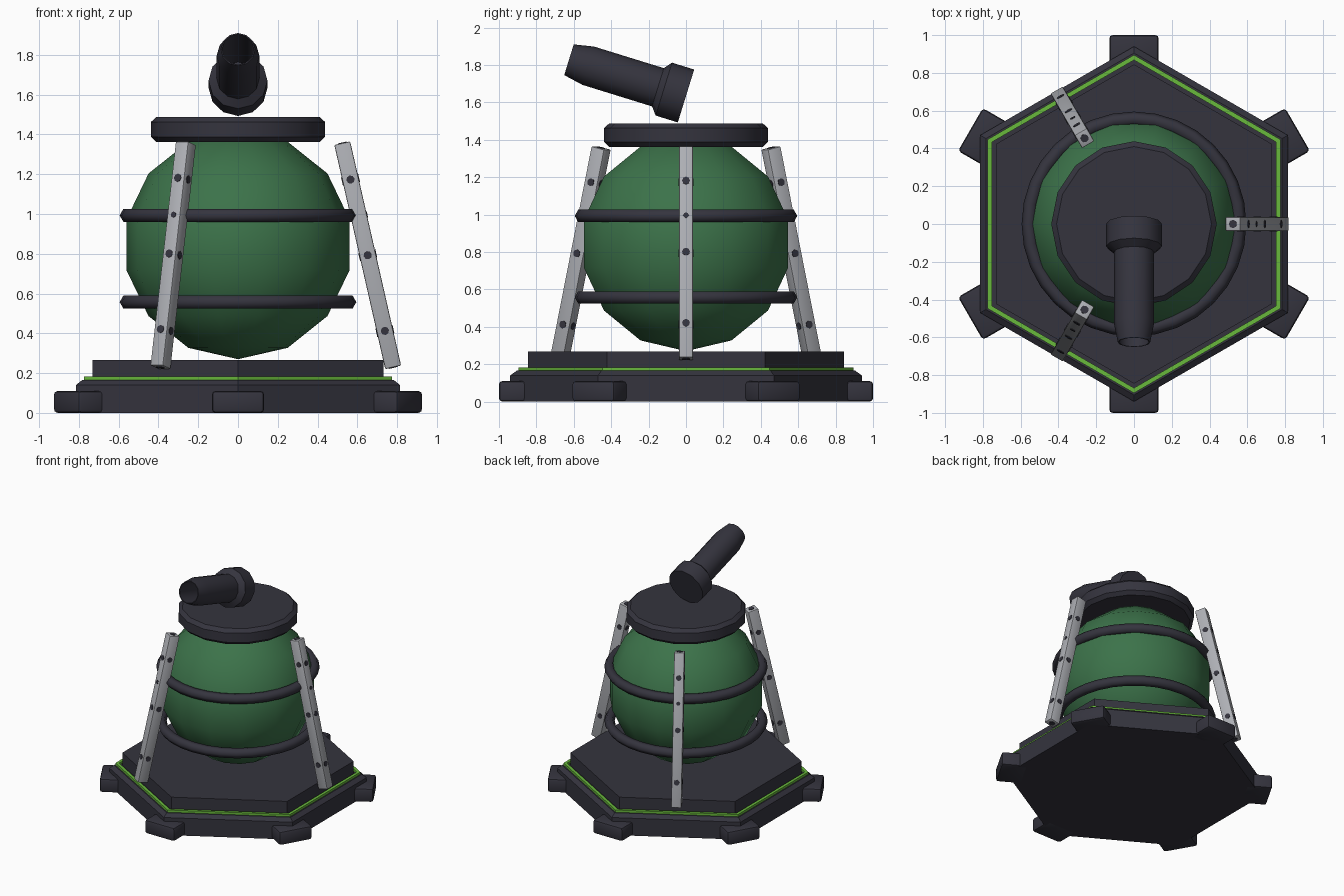
import bpy, bmesh, math
from mathutils import Matrix, Vector

if "Cube" in bpy.data.objects:
    bpy.data.objects.remove(bpy.data.objects["Cube"])

def material(name, rgb):
    m = bpy.data.materials.new(name)
    m.diffuse_color = (*rgb, 1)
    m.use_nodes = True
    m.node_tree.nodes["Principled BSDF"].inputs["Base Color"].default_value = m.diffuse_color
    return m

DARK = material("dark_metal", (0.035, 0.034, 0.048))
GREEN = material("tank_green", (0.045, 0.17, 0.068))
LIME = material("lime_glow", (0.14, 0.48, 0.045))
GREY = material("pale_steel", (0.42, 0.43, 0.46))

def finish(name, bm, mat, matrix=Matrix(), smooth=None):
    bmesh.ops.remove_doubles(bm, verts=bm.verts, dist=1e-5)
    bmesh.ops.recalc_face_normals(bm, faces=bm.faces)
    me = bpy.data.meshes.new(name)
    bm.to_mesh(me)
    bm.free()
    me.materials.append(mat)
    if smooth:
        for p in me.polygons:
            p.use_smooth = True
        me.set_sharp_from_angle(angle=math.radians(smooth))
    ob = bpy.data.objects.new(name, me)
    ob.matrix_world = matrix
    bpy.context.collection.objects.link(ob)
    return ob

def lathe(name, profile, sides, mat, matrix=Matrix(), phase=0.0, closed=False, smooth=None):
    """Turn (radius, height) points around z."""
    bm = bmesh.new()
    rings = []
    for i in range(sides):
        a = phase + math.tau * i / sides
        rings.append([bm.verts.new((r * math.cos(a), r * math.sin(a), z)) for r, z in profile])
    n = len(profile)
    for i in range(sides):
        p, q = rings[i], rings[(i + 1) % sides]
        for j in range(n if closed else n - 1):
            k = (j + 1) % n
            bm.faces.new((p[j], q[j], q[k], p[k]))
    return finish(name, bm, mat, matrix, smooth)

def box(name, size, mat, matrix, bevel):
    bm = bmesh.new()
    bmesh.ops.create_cube(bm, size=1, matrix=Matrix.Diagonal((*size, 1)))
    bmesh.ops.bevel(bm, geom=bm.edges[:], offset=bevel, segments=2, affect='EDGES', profile=0.5)
    return finish(name, bm, mat, matrix, 35)

def turn(deg, axis='Z'):
    return Matrix.Rotation(math.radians(deg), 4, axis)

# Hexagonal base: lower plinth, glowing strip, upper plinth
HEX = math.pi / 2
lathe("lower_plinth", [(0, 0), (0.94, 0), (0.94, 0.14), (0.905, 0.165), (0, 0.165)], 6, DARK, phase=HEX)
lathe("glow_strip", [(0.895, 0.16), (0.895, 0.183), (0.868, 0.183), (0.868, 0.16)], 6, LIME,
      phase=HEX, closed=True)
lathe("upper_plinth", [(0, 0.16), (0.845, 0.16), (0.845, 0.267), (0, 0.267)], 6, DARK, phase=HEX)

# Feet at the six corners
for i in range(6):
    box(f"foot_{i + 1}", (0.2, 0.262, 0.11), DARK,
        turn(30 + 60 * i) @ Matrix.Translation((0.9, 0, 0.055)), 0.018)

# Round tank
R, ZC, ROWS = 0.575, 0.845, 7
lathe("tank", [(R * math.sin(math.pi * i / ROWS), ZC - R * math.cos(math.pi * i / ROWS))
               for i in range(ROWS + 1)], 14, GREEN, smooth=40)

# Two hoops around the tank
for label, z in (("lower", 0.557), ("upper", 0.993)):
    lathe(f"{label}_hoop", [(0.557 + 0.038 * math.cos(math.tau * i / 6),
                             z + 0.038 * math.sin(math.tau * i / 6)) for i in range(6)],
          32, DARK, closed=True, smooth=65)

# Lid
lathe("lid", [(0, 1.362), (0.41, 1.362), (0.438, 1.388), (0.438, 1.462), (0.41, 1.488), (0, 1.488)],
      16, DARK, smooth=35)

# Nozzle with collar and open bore
lathe("nozzle", [(0, 0), (0.148, 0), (0.148, 0.124), (0.107, 0.157), (0.107, 0.547), (0.086, 0.655),
                 (0.08, 0.655), (0.08, 0.18), (0, 0.18)], 12, DARK,
      Matrix.Translation((0, 0, 1.634)) @ turn(72.8, 'X'), smooth=35)

# Three leaning struts with rivets through them
low, high = Vector((0.78, 0, 0.229)), Vector((0.524, 0, 1.356))
mid, length = (low + high) / 2, (high - low).length
lean = math.degrees(math.atan2(high.x - low.x, high.z - low.z))

def pin(name, radius, span, matrix):
    lathe(name, [(0, -span / 2), (radius, -span / 2), (radius, span / 2), (0, span / 2)], 8, DARK, matrix)

for i in range(3):
    frame = turn(120 * i) @ Matrix.Translation(mid) @ turn(lean, 'Y')
    box(f"strut_{i + 1}", (0.082, 0.075, length), GREY, frame, 0.007)
    for j in (-1, 0, 1):
        spot = frame @ Matrix.Translation((0, 0, 0.39 * j))
        pin(f"side_rivet_{i + 1}_{j + 2}", 0.021, 0.081, spot @ turn(90, 'X'))
        pin(f"face_rivet_{i + 1}_{j + 2}", 0.021, 0.088, spot @ turn(90, 'Y'))
    pin(f"hoop_rivet_{i + 1}", 0.015, 0.088, frame @ Matrix.Translation((0, 0, 0.2)) @ turn(90, 'Y'))
    pin(f"end_rivet_{i + 1}", 0.022, length + 0.006, frame)
